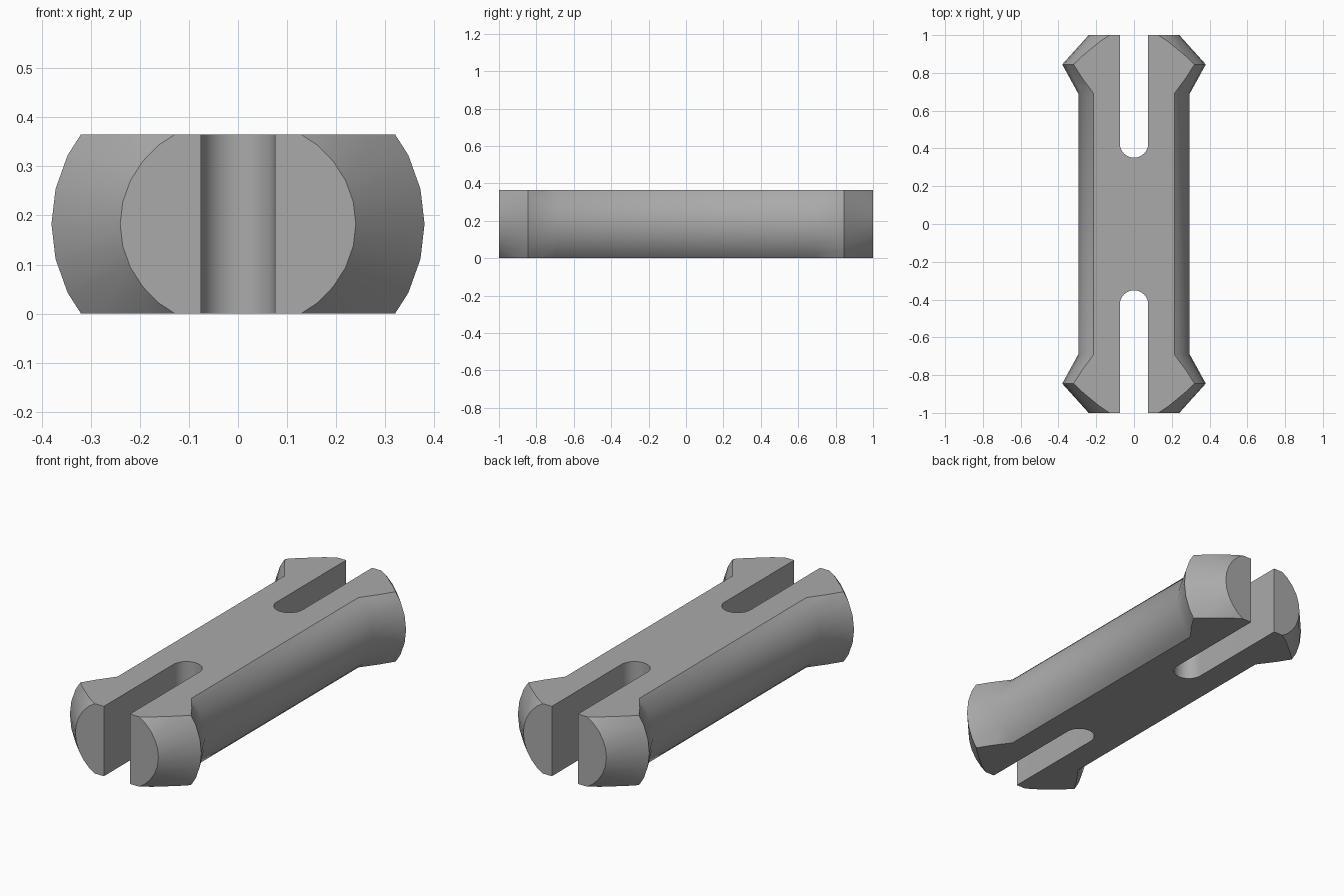
import bpy, bmesh
from math import sin, cos, pi, radians

cube = bpy.data.objects.get("Cube")
if cube:
    bpy.data.objects.remove(cube)

HEIGHT = 0.365
MID = HEIGHT / 2
SIDES = 30
SQUASH = 0.905          # the round section is slightly flattened in z
SLOT_R = 0.075
SLOT_Y = 0.426          # centre of the rounded slot end


def make_object(name, bm):
    bmesh.ops.recalc_face_normals(bm, faces=bm.faces)
    mesh = bpy.data.meshes.new(name)
    bm.to_mesh(mesh)
    bm.free()
    obj = bpy.data.objects.new(name, mesh)
    bpy.context.collection.objects.link(obj)
    return obj


def loft(bm, rings):
    loops = [[bm.verts.new(p) for p in ring] for ring in rings]
    n = len(loops[0])
    for a, b in zip(loops, loops[1:]):
        for i in range(n):
            j = (i + 1) % n
            bm.faces.new((a[i], a[j], b[j], b[i]))
    bm.faces.new(loops[0])
    bm.faces.new(loops[-1])


# Pin body: round shaft with flared barbs at both ends
half = [(0.69, 0.295), (0.845, 0.38), (1.0, 0.24)]
profile = [(-y, r) for y, r in reversed(half)] + half
bm = bmesh.new()
loft(bm, [[(r * cos(2 * pi * i / SIDES), y, MID + SQUASH * r * sin(2 * pi * i / SIDES))
           for i in range(SIDES)] for y, r in profile])

# Flat top and bottom
for z, direction in ((0, -1), (HEIGHT, 1)):
    cut = bmesh.ops.bisect_plane(bm, geom=bm.verts[:] + bm.edges[:] + bm.faces[:],
                                 plane_co=(0, 0, z), plane_no=(0, 0, direction),
                                 clear_outer=True)
    rim = [e for e in cut["geom_cut"] if isinstance(e, bmesh.types.BMEdge)]
    bmesh.ops.contextual_create(bm, geom=rim)
pin = make_object("snap_pin", bm)

# Round-ended slots that split each end into two prongs
for name, s in (("front_slot_cutter", -1), ("back_slot_cutter", 1)):
    outline = [(SLOT_R * cos(pi * i / 24), s * (SLOT_Y - SLOT_R * sin(pi * i / 24)))
               for i in range(25)]
    outline += [(-SLOT_R, s * 1.2), (SLOT_R, s * 1.2)]
    bm = bmesh.new()
    loft(bm, [[(x, y, z) for x, y in outline] for z in (-0.1, HEIGHT + 0.1)])
    cutter = make_object(name, bm)
    mod = pin.modifiers.new(name, "BOOLEAN")
    mod.operation = "DIFFERENCE"
    mod.solver = "EXACT"
    mod.object = cutter
    bpy.context.view_layer.objects.active = pin
    with bpy.context.temp_override(object=pin, active_object=pin):
        bpy.ops.object.modifier_apply(modifier=name)
    bpy.data.objects.remove(cutter)

# Plain grey plastic
grey = bpy.data.materials.new("grey_plastic")
grey.use_nodes = True
grey.diffuse_color = (0.4, 0.4, 0.4, 1)
grey.node_tree.nodes["Principled BSDF"].inputs["Base Color"].default_value = (0.4, 0.4, 0.4, 1)
pin.data.materials.clear()
pin.data.materials.append(grey)

bpy.ops.object.select_all(action="DESELECT")
pin.select_set(True)
bpy.context.view_layer.objects.active = pin
bpy.ops.object.shade_smooth_by_angle(angle=radians(30))
